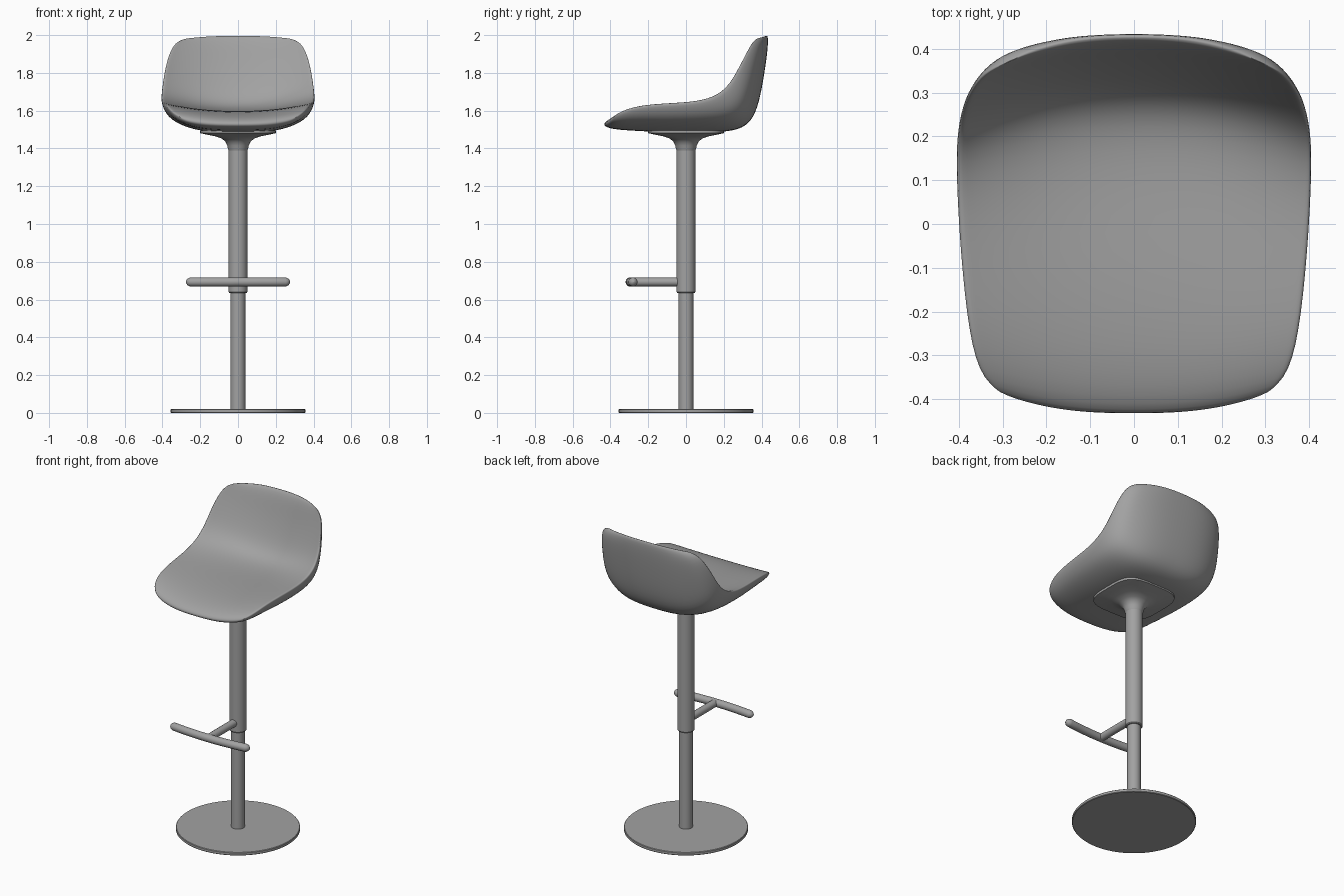
import bpy, math

if "Cube" in bpy.data.objects:
    bpy.data.objects.remove(bpy.data.objects["Cube"])

grey = bpy.data.materials.new("dark_grey")
grey.diffuse_color = (.36, .36, .36, 1)
grey.use_nodes = True
grey.node_tree.nodes["Principled BSDF"].inputs["Base Color"].default_value = grey.diffuse_color


def make(name, verts, faces, subsurf=0, angle=35):
    me = bpy.data.meshes.new(name)
    me.from_pydata(verts, [], faces)
    me.update()
    me.materials.append(grey)
    ob = bpy.data.objects.new(name, me)
    bpy.context.collection.objects.link(ob)
    bpy.ops.object.select_all(action='DESELECT')
    bpy.context.view_layer.objects.active = ob
    ob.select_set(True)
    bpy.ops.object.mode_set(mode='EDIT')
    bpy.ops.mesh.select_all(action='SELECT')
    bpy.ops.mesh.normals_make_consistent(inside=False)
    bpy.ops.object.mode_set(mode='OBJECT')
    if subsurf:
        mod = ob.modifiers.new("smooth", 'SUBSURF')
        mod.levels = mod.render_levels = subsurf
        bpy.ops.object.shade_smooth()
    else:
        bpy.ops.object.shade_smooth_by_angle(angle=math.radians(angle))
    return ob


def loft(name, rings, n=48):
    """Stack of superellipse rings (half size, z, exponent); exponent 2 is a circle."""
    verts, faces = [], []
    for h, z, e in rings:
        for i in range(n):
            a = 2 * math.pi * i / n
            c, s = math.cos(a), math.sin(a)
            verts.append((h * math.copysign(abs(c) ** (2 / e), c),
                          h * math.copysign(abs(s) ** (2 / e), s), z))
    for r in range(len(rings) - 1):
        for i in range(n):
            j = (i + 1) % n
            faces.append((r * n + i, r * n + j, (r + 1) * n + j, (r + 1) * n + i))
    faces.append(tuple(range(n))[::-1])
    faces.append(tuple((len(rings) - 1) * n + i for i in range(n)))
    return make(name, verts, faces)


def rod(name, points, radius):
    """Round bar through (x, y, z, radius factor) points."""
    cu = bpy.data.curves.new(name, 'CURVE')
    cu.dimensions = '3D'
    cu.bevel_depth = radius
    cu.bevel_resolution = 6
    cu.use_fill_caps = True
    cu.materials.append(grey)
    sp = cu.splines.new('POLY')
    sp.points.add(len(points) - 1)
    for p, (x, y, z, r) in zip(sp.points, points):
        p.co = (x, y, z, 1)
        p.radius = r
    sp.use_smooth = True
    ob = bpy.data.objects.new(name, cu)
    bpy.context.collection.objects.link(ob)
    return ob


# Seat: sections from front to top of back
# rim x, y, z | upper centre y, z | lower centre y, z
rows = [
    (.283, -.396, 1.552, -.450, 1.523, -.450, 1.523),
    (.356, -.358, 1.594, -.405, 1.562, -.390, 1.500),
    (.386, -.250, 1.634, -.280, 1.590, -.260, 1.493),
    (.404, -.080, 1.645, -.100, 1.599, -.100, 1.484),
    (.413, .060, 1.654, .060, 1.597, .080, 1.484),
    (.416, .165, 1.688, .205, 1.604, .255, 1.488),
    (.408, .230, 1.756, .292, 1.645, .345, 1.533),
    (.394, .277, 1.842, .343, 1.757, .388, 1.640),
    (.370, .320, 1.920, .380, 1.870, .416, 1.800),
    (.333, .352, 1.972, .407, 1.972, .436, 1.945),
    (.255, .381, 1.985, .434, 2.014, .434, 2.014),
]
half = [.2, .4, .6, .8, .93, 1]
us = [-u for u in reversed(half)] + [0] + half
verts, index = [], {}
for side in (0, 1):
    for r, (x, y, z, yt, zt, yb, zb) in enumerate(rows):
        end = r in (0, len(rows) - 1)
        for c, u in enumerate(us):
            a = abs(u)
            if side and (end or a == 1):          # rim shared by both skins
                index[side, r, c] = index[0, r, c]
                continue
            if side:
                f = 1 - math.sqrt(1 - a ** (2.4 if r > 6 else 3))
            else:
                f = a ** (2.8 if end else 2.2)
            yc, zc = (yb, zb) if side else (yt, zt)
            index[side, r, c] = len(verts)
            verts.append((x * u, yc + (y - yc) * f, zc + (z - zc) * f))
faces = []
for side in (0, 1):
    for r in range(len(rows) - 1):
        for c in range(len(us) - 1):
            q = [index[side, r, c], index[side, r, c + 1],
                 index[side, r + 1, c + 1], index[side, r + 1, c]]
            faces.append(q[::-1] if side else q)
make("seat", verts, faces, subsurf=2)

# Flared mount under the seat: square plate blending into a round collar
loft("seat_mount", [(.05, 1.39, 2), (.054, 1.40, 2), (.057, 1.415, 2.05), (.066, 1.435, 2.1),
                    (.085, 1.452, 2.3), (.12, 1.464, 2.7), (.165, 1.473, 3.2),
                    (.2, 1.481, 3.6), (.2, 1.495, 3.6)])

# Column and base
loft("upper_column", [(.046, .635, 2), (.05, .64, 2), (.05, 1.40, 2)])
loft("lower_column", [(.039, .015, 2), (.039, .66, 2)])
loft("base_disc", [(.354, 0, 2), (.357, .003, 2), (.357, .017, 2), (.354, .02, 2)], 96)

# Footrest: bowed bar with rounded ends, and its stem
right = [(.05, 1), (.10, 1), (.15, 1), (.20, 1), (.25, 1), (.260, .9), (.268, .68), (.274, .35), (.276, .05)]
path = [(-x, r) for x, r in reversed(right)] + [(0, 1)] + right
rod("footrest_bar", [(x, -.296 + .25 * x * x, .693, r) for x, r in path], .024)
rod("footrest_stem", [(0, -.295, .693, 1), (0, -.03, .693, 1)], .023)
